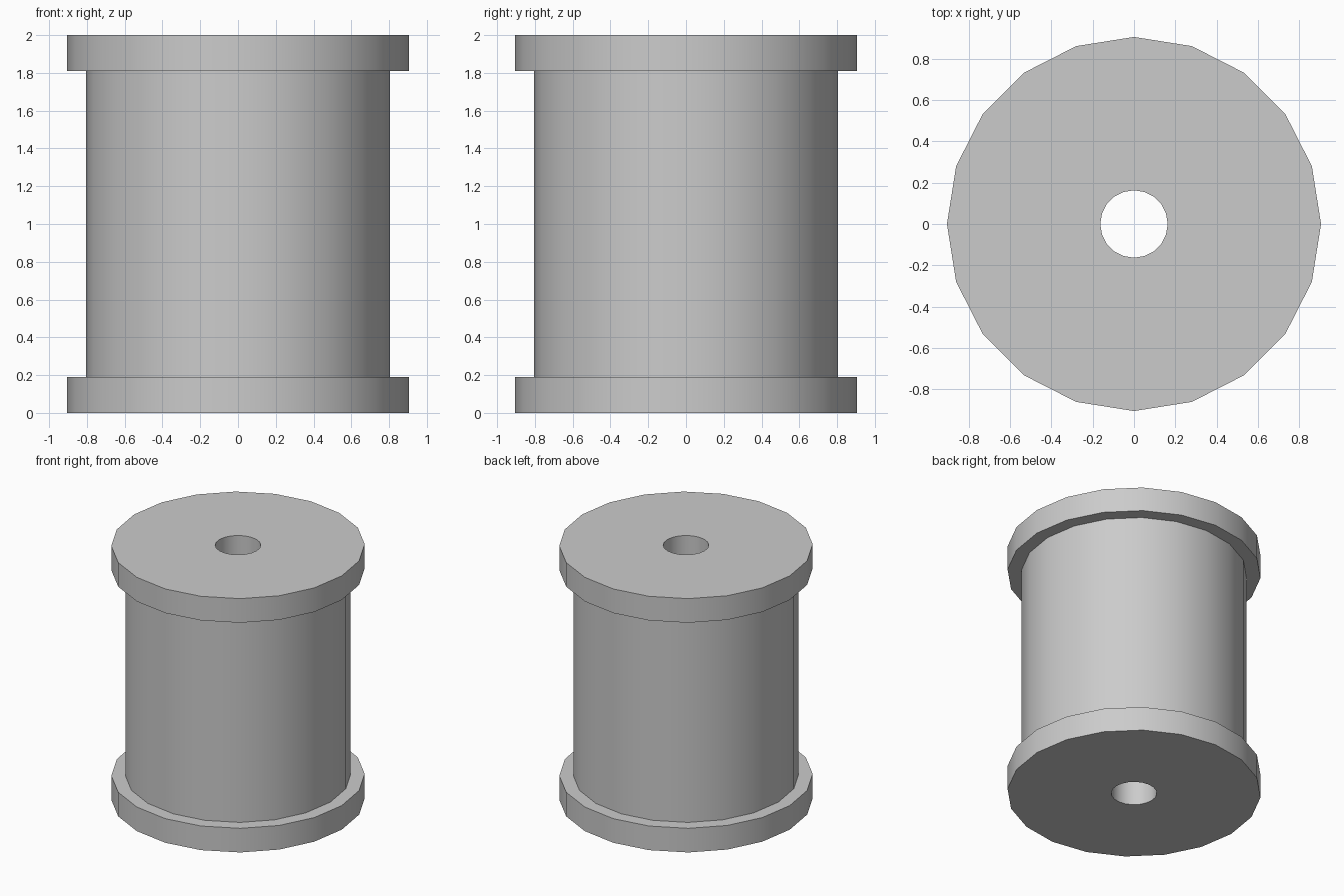
import bpy, bmesh, math

if "Cube" in bpy.data.objects:
    bpy.data.objects.remove(bpy.data.objects["Cube"])

SIDES = 20
R_FLANGE, R_DRUM, R_HOLE = 0.905, 0.805, 0.163
T, H = 0.19, 2.0


def lathe(name, profile):
    """Revolve a closed (radius, z) loop around the z axis."""
    bm = bmesh.new()
    rings = []
    for i in range(SIDES):
        a = 2 * math.pi * i / SIDES
        rings.append([bm.verts.new((r * math.cos(a), r * math.sin(a), z))
                      for r, z in profile])
    n = len(profile)
    for i in range(SIDES):
        p, q = rings[i], rings[(i + 1) % SIDES]
        for j in range(n):
            k = (j + 1) % n
            bm.faces.new((p[j], q[j], q[k], p[k]))
    bmesh.ops.recalc_face_normals(bm, faces=bm.faces)
    mesh = bpy.data.meshes.new(name)
    bm.to_mesh(mesh)
    bm.free()
    obj = bpy.data.objects.new(name, mesh)
    bpy.context.collection.objects.link(obj)
    bpy.ops.object.select_all(action='DESELECT')
    obj.select_set(True)
    bpy.context.view_layer.objects.active = obj
    bpy.ops.object.shade_smooth_by_angle(angle=math.radians(30))
    return obj


# Spool: bottom flange, drum, top flange and the through bore
lathe("spool", [
    (R_HOLE, 0), (R_FLANGE, 0), (R_FLANGE, T), (R_DRUM, T),
    (R_DRUM, H - T), (R_FLANGE, H - T), (R_FLANGE, H), (R_HOLE, H),
])
